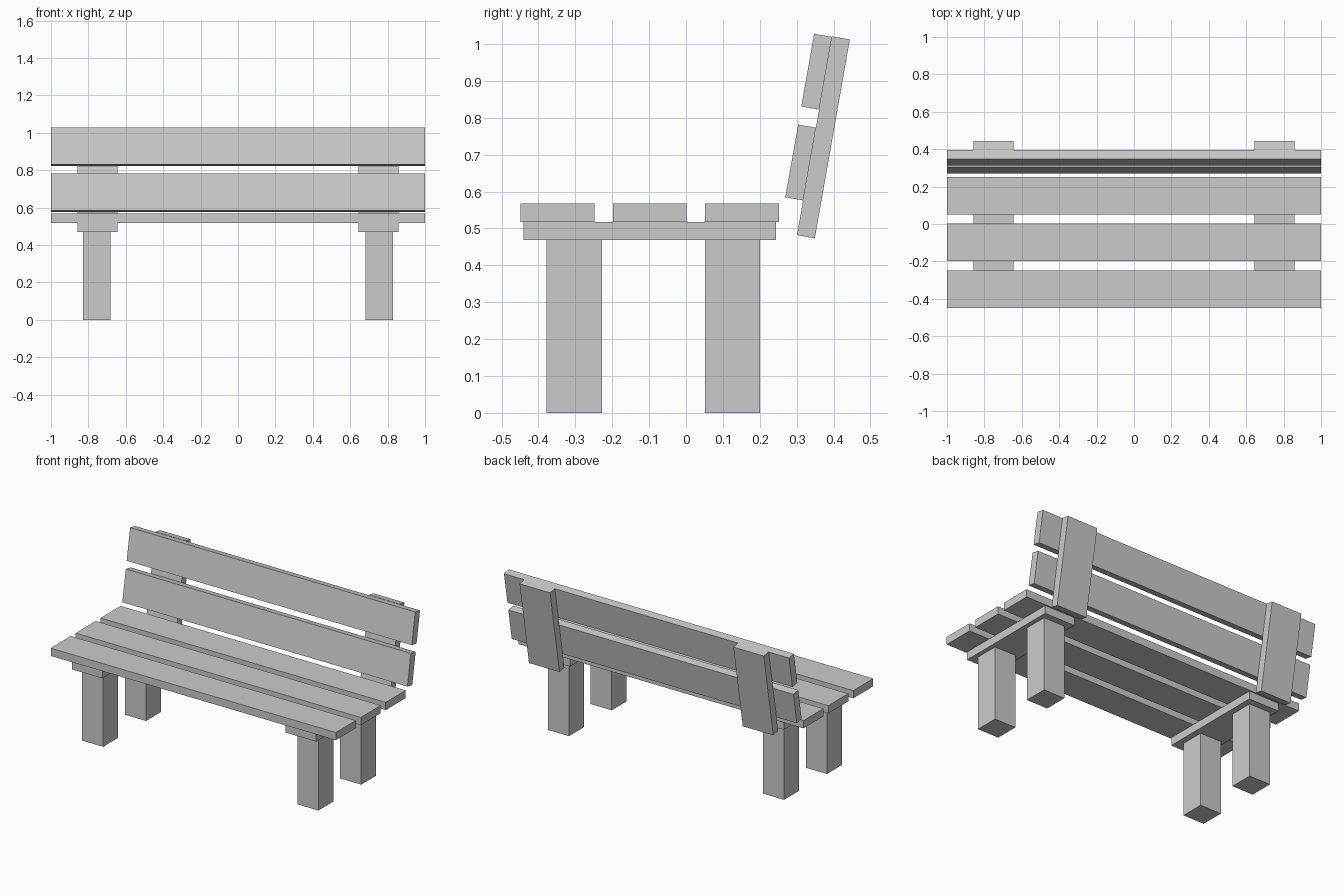
import bpy
from math import radians, sin, cos

if "Cube" in bpy.data.objects:
    bpy.data.objects.remove(bpy.data.objects["Cube"])

THICK = 0.049
LEAN = radians(10)


def box(name, center, size, tilt=0.0):
    bpy.ops.mesh.primitive_cube_add(size=1, location=center, rotation=(tilt, 0, 0))
    ob = bpy.context.object
    ob.name = name
    ob.scale = size
    return ob


def leaning_box(name, x, along, outward, size):
    # placed relative to the centre of the leaning back post
    y = 0.3725 + along * sin(LEAN) + outward * cos(LEAN)
    z = 0.747 + along * cos(LEAN) - outward * sin(LEAN)
    return box(name, (x, y, z), size, -LEAN)


# seat slats
for i, y in enumerate((-0.348, -0.098, 0.152)):
    box(f"seat_slat_{i + 1}", (0, y, 0.5425), (2, 0.2, THICK))

# back slats, on the front face of the posts
for name, along in (("lower_back_slat", -0.078), ("upper_back_slat", 0.172)):
    leaning_box(name, 0, along, -THICK, (2, THICK, 0.2))

# supports, legs and back posts on both sides
for side, s in (("left", -1), ("right", 1)):
    box(f"{side}_seat_support", (s * 0.75, -0.098, 0.493), (0.214, 0.684, 0.05))
    box(f"{side}_front_leg", (s * 0.755, -0.303, 0.234), (0.148, 0.15, 0.468))
    box(f"{side}_rear_leg", (s * 0.755, 0.126, 0.234), (0.148, 0.15, 0.468))
    leaning_box(f"{side}_back_post", s * 0.75, 0, 0, (0.214, THICK, 0.547))
